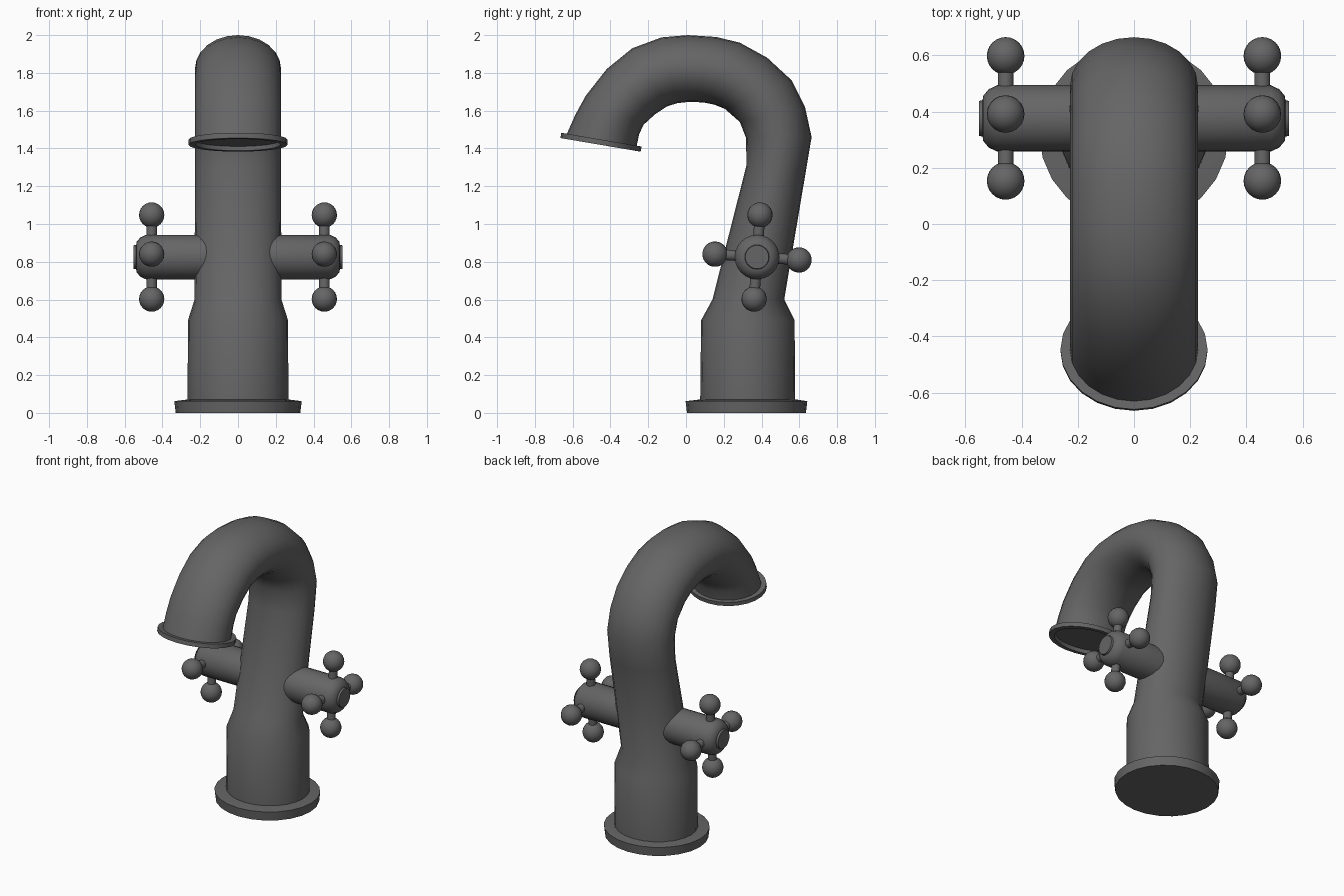
import bpy, bmesh, math
from mathutils import Vector, Matrix

if "Cube" in bpy.data.objects:
    bpy.data.objects.remove(bpy.data.objects["Cube"])

SIDES = 24
HANDLE = Vector((0.457, 0.376, 0.825))   # centre of the right-hand cross

metal = bpy.data.materials.new("dark_metal")
metal.diffuse_color = (0.13, 0.13, 0.13, 1)
metal.use_nodes = True
metal.node_tree.nodes["Principled BSDF"].inputs["Base Color"].default_value = metal.diffuse_color


def finish(name, bm, angle=45):
    bmesh.ops.recalc_face_normals(bm, faces=bm.faces)
    mesh = bpy.data.meshes.new(name)
    bm.to_mesh(mesh)
    bm.free()
    mesh.materials.append(metal)
    ob = bpy.data.objects.new(name, mesh)
    bpy.context.collection.objects.link(ob)
    bpy.ops.object.select_all(action='DESELECT')
    ob.select_set(True)
    bpy.context.view_layer.objects.active = ob
    bpy.ops.object.shade_smooth_by_angle(angle=math.radians(angle))
    return ob


def loft(name, sections):
    """Skin elliptical rings: (outer y, outer z, inner y, inner z, x radius)."""
    bm = bmesh.new()
    rings = []
    for oy, oz, iy, iz, rx in sections:
        centre = Vector((0, (oy + iy) / 2, (oz + iz) / 2))
        half = Vector((0, (oy - iy) / 2, (oz - iz) / 2))
        ring = []
        for i in range(SIDES):
            a = math.tau * i / SIDES
            ring.append(bm.verts.new(centre + Vector((rx * math.cos(a), 0, 0)) + half * math.sin(a)))
        rings.append(ring)
    for r, s in zip(rings, rings[1:]):
        for i in range(SIDES):
            j = (i + 1) % SIDES
            bm.faces.new((r[i], r[j], s[j], s[i]))
    bm.faces.new(rings[0])
    bm.faces.new(rings[-1])
    return finish(name, bm)


def mirror_x(ob):
    ob.modifiers.new("mirror", 'MIRROR').use_axis[0] = True


# Base flange
loft("base_flange", [(0.635, 0, 0.005, 0, 0.33), (0.642, 0.062, -0.002, 0.062, 0.337),
                     (0.59, 0.07, 0.065, 0.07, 0.275)])

# Body, neck and curved spout
loft("spout", [
    (0.578, 0.05, 0.075, 0.05, 0.267), (0.575, 0.49, 0.08, 0.49, 0.265),
    (0.52, 0.60, 0.14, 0.60, 0.23), (0.633, 1.27, 0.32, 1.31, 0.228),
    (0.665, 1.46, 0.318, 1.455, 0.228), (0.63, 1.62, 0.285, 1.54, 0.228),
    (0.56, 1.76, 0.205, 1.61, 0.228), (0.43, 1.88, 0.15, 1.632, 0.228),
    (0.285, 1.96, 0.10, 1.642, 0.228), (0.16, 1.99, 0.05, 1.646, 0.228),
    (0.01, 2.0, 0.0, 1.645, 0.228), (-0.13, 1.988, -0.045, 1.64, 0.228),
    (-0.285, 1.93, -0.10, 1.623, 0.228), (-0.42, 1.82, -0.165, 1.58, 0.228),
    (-0.53, 1.68, -0.225, 1.525, 0.228), (-0.585, 1.58, -0.248, 1.475, 0.228),
    (-0.632, 1.475, -0.262, 1.41, 0.228)])

# Spout rim with a recessed outlet
loft("spout_rim", [
    (-0.632, 1.478, -0.262, 1.413, 0.228), (-0.66, 1.483, -0.235, 1.41, 0.262),
    (-0.665, 1.455, -0.24, 1.383, 0.262), (-0.635, 1.45, -0.27, 1.388, 0.225),
    (-0.625, 1.482, -0.265, 1.42, 0.222)])

# Handle barrel, turned around the x axis
bm = bmesh.new()
profile = [(0.1, 0), (0.1, 0.118), (0.487, 0.118), (0.517, 0.104), (0.537, 0.08),
           (0.539, 0.065), (0.552, 0.062), (0.552, 0)]
pts = [bm.verts.new((x, HANDLE.y, HANDLE.z + r)) for x, r in profile]
edges = [bm.edges.new(p) for p in zip(pts, pts[1:])]
bmesh.ops.spin(bm, geom=pts + edges, cent=HANDLE, axis=(1, 0, 0), angle=math.tau, steps=SIDES)
bmesh.ops.remove_doubles(bm, verts=bm.verts, dist=0.0005)
mirror_x(finish("handle_barrel", bm))

# Four stems and ball ends, slightly turned
stems, balls = bmesh.new(), bmesh.new()
for k in range(4):
    turn = Matrix.Translation(HANDLE) @ Matrix.Rotation(math.radians(90 * k - 4), 4, 'X')
    bmesh.ops.create_cone(stems, cap_ends=True, segments=16, radius1=0.028, radius2=0.028,
                          depth=0.12, matrix=turn @ Matrix.Translation((0, 0, 0.14)))
    bmesh.ops.create_uvsphere(balls, u_segments=20, v_segments=12, radius=0.067,
                              matrix=turn @ Matrix.Translation((0, 0, 0.223)))
mirror_x(finish("handle_stems", stems))
mirror_x(finish("handle_balls", balls))
